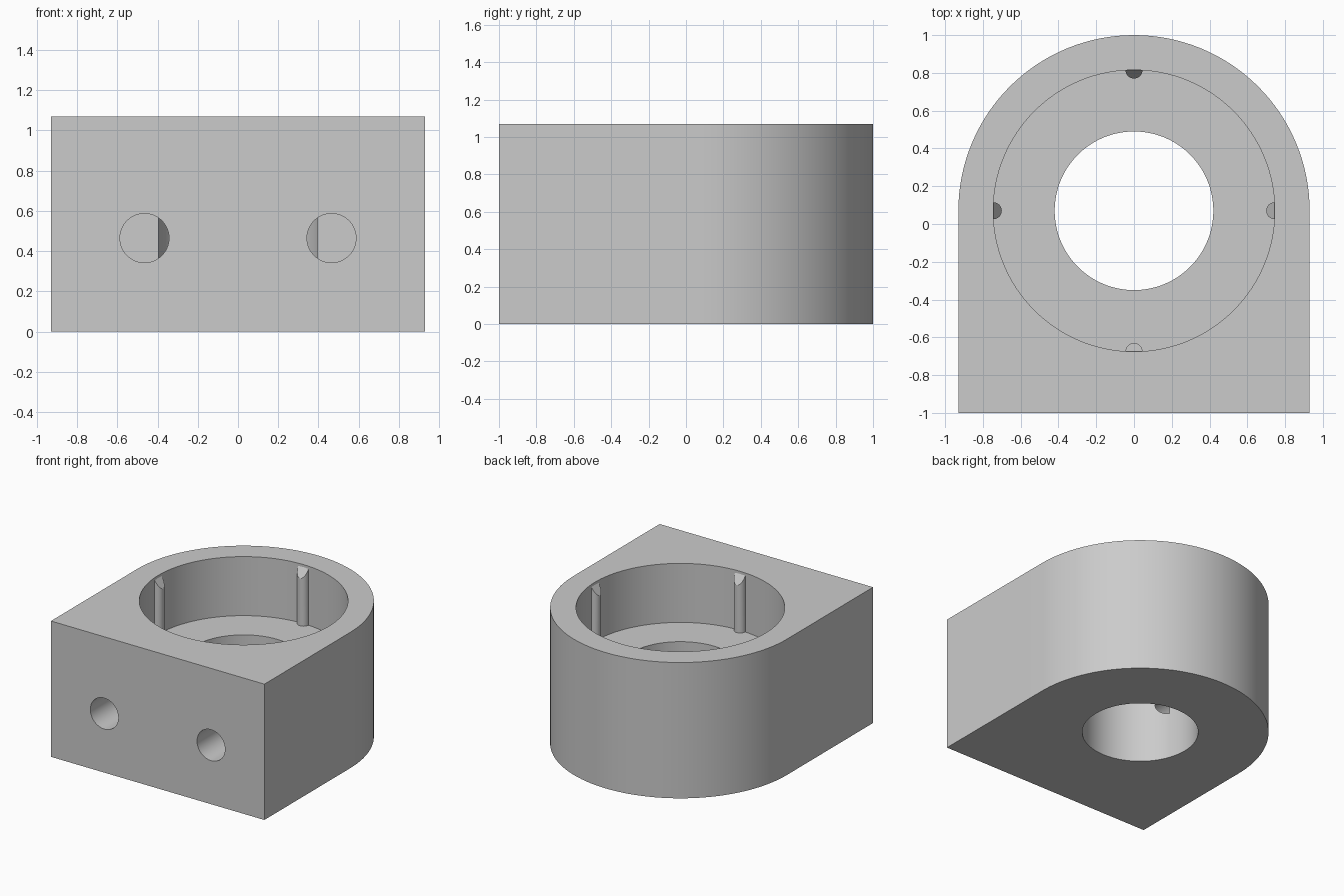
import bpy
import bmesh
from math import sin, cos, pi, radians

if "Cube" in bpy.data.objects:
    bpy.data.objects.remove(bpy.data.objects["Cube"], do_unlink=True)

HALF, HEIGHT, CY = 0.93, 1.07, 0.07      # half width, height, bore centre y
BORE, HOLE, FLOOR = 0.745, 0.42, 0.605   # bore radius, through-hole radius, ledge height
RIB = 0.045

grey = bpy.data.materials.new("light_grey")
grey.use_nodes = True
grey.diffuse_color = (0.6, 0.6, 0.6, 1)
grey.node_tree.nodes["Principled BSDF"].inputs["Base Color"].default_value = (0.6, 0.6, 0.6, 1)


def prism(name, outline, z0, top):
    """Extrude an outline from z0 up to top(x, y)."""
    bm = bmesh.new()
    low = [bm.verts.new((x, y, z0)) for x, y in outline]
    high = [bm.verts.new((x, y, top(x, y))) for x, y in outline]
    bm.faces.new(low[::-1])
    bm.faces.new(high)
    n = len(outline)
    for i in range(n):
        j = (i + 1) % n
        bm.faces.new((low[i], low[j], high[j], high[i]))
    bmesh.ops.recalc_face_normals(bm, faces=bm.faces)
    mesh = bpy.data.meshes.new(name)
    bm.to_mesh(mesh)
    bm.free()
    mesh.materials.append(grey)
    obj = bpy.data.objects.new(name, mesh)
    bpy.context.collection.objects.link(obj)
    return obj


def arc(radius, start, end, steps):
    return [(radius * cos(start + (end - start) * i / steps),
             radius * sin(start + (end - start) * i / steps)) for i in range(steps + 1)]


def activate(obj):
    bpy.ops.object.select_all(action='DESELECT')
    obj.select_set(True)
    bpy.context.view_layer.objects.active = obj


def drill(body, radius, depth, location, rotation=(0, 0, 0), sides=128):
    """Cut a round hole out of the body."""
    bpy.ops.mesh.primitive_cylinder_add(vertices=sides, radius=radius, depth=depth,
                                        location=location, rotation=rotation)
    cutter = bpy.context.object
    cutter.hide_render = True
    cutter.data.materials.append(grey)
    activate(body)
    mod = body.modifiers.new("drill", 'BOOLEAN')
    mod.operation, mod.solver, mod.object = 'DIFFERENCE', 'EXACT', cutter
    bpy.ops.object.modifier_apply(modifier=mod.name)
    bpy.data.objects.remove(cutter, do_unlink=True)


def smooth(obj):
    activate(obj)
    bpy.ops.object.shade_smooth_by_angle(angle=radians(30))


# Housing block: square front, half-round back
outline = [(-HALF, -1), (HALF, -1)] + [(x, y + CY) for x, y in arc(HALF, 0, pi, 64)]
body = prism("housing", outline, 0, lambda x, y: HEIGHT)

# Wide bore, through hole and the two blind holes in the front
drill(body, BORE, 1, (0, CY, FLOOR + 0.5))
drill(body, HOLE, 3, (0, CY, 0))
for side in (-1, 1):
    drill(body, 0.122, 1, (side * 0.465, -0.57, 0.465), (pi / 2, 0, 0), 64)
smooth(body)

# Four half-round ribs on the bore wall, tops sloping inward
for i, name in enumerate(("left", "back", "right", "front")):
    half_round = [(BORE + x, y) for x, y in arc(RIB, pi / 2, 3 * pi / 2, 16)]
    half_round += [(BORE + 0.005, -RIB), (BORE + 0.005, RIB)]
    rib = prism(name + "_rib", half_round, FLOOR - 0.01,
                lambda x, y: 1.05 - 1.6 * (BORE - x))
    rib.location = (0, CY, 0)
    rib.rotation_euler = (0, 0, i * pi / 2)
    smooth(rib)
